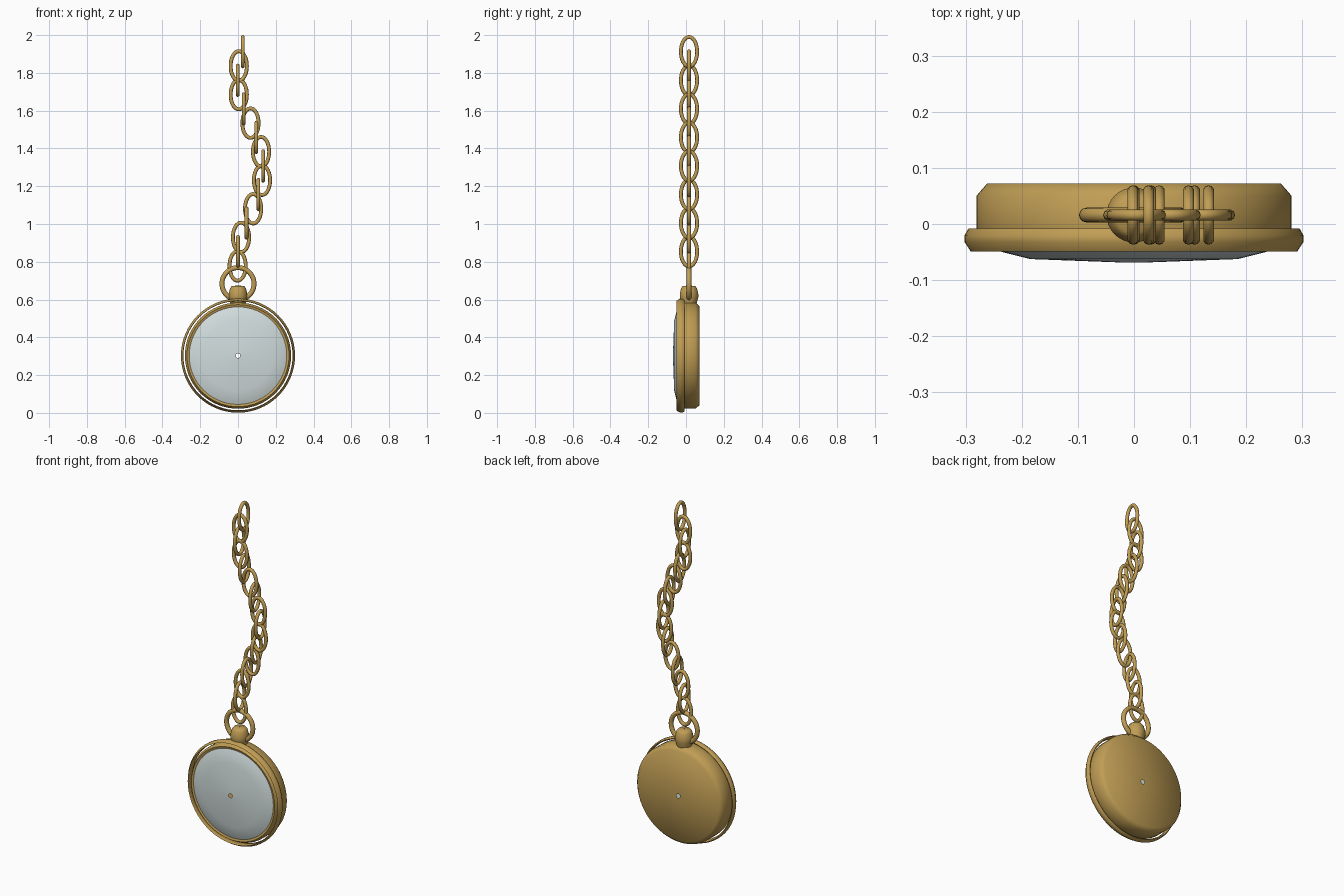
import bpy, bmesh, math

if "Cube" in bpy.data.objects:
    bpy.data.objects.remove(bpy.data.objects["Cube"])

CZ = 0.303          # height of the watch centre
CY = 0.016          # depth of the chain plane


def material(name, col):
    m = bpy.data.materials.new(name)
    m.diffuse_color = (*col, 1)
    m.use_nodes = True
    m.node_tree.nodes["Principled BSDF"].inputs["Base Color"].default_value = m.diffuse_color
    return m


gold = material("antique gold", (0.53, 0.34, 0.09))
glass = material("pale glass", (0.64, 0.72, 0.72))


def finish(bm, name, mat, loc, rot=(0, 0, 0), angle=60):
    me = bpy.data.meshes.new(name)
    bm.to_mesh(me)
    bm.free()
    ob = bpy.data.objects.new(name, me)
    bpy.context.collection.objects.link(ob)
    me.materials.append(mat)
    ob.location, ob.rotation_euler = loc, rot
    bpy.ops.object.select_all(action='DESELECT')
    ob.select_set(True)
    bpy.context.view_layer.objects.active = ob
    bpy.ops.object.shade_smooth_by_angle(angle=math.radians(angle))
    return ob


def lathe(name, profile, mat, loc, rot=(0, 0, 0), closed=False, n=64):
    """Revolve (radius, y) points about the y axis."""
    bm = bmesh.new()
    rows = [[bm.verts.new((r * math.cos(2 * math.pi * j / n), y,
                           r * math.sin(2 * math.pi * j / n)))
             for j in range(n)] for r, y in profile]
    for i in range(len(rows) if closed else len(rows) - 1):
        p, q = rows[i], rows[(i + 1) % len(rows)]
        for j in range(n):
            k = (j + 1) % n
            bm.faces.new((p[j], p[k], q[k], q[j]))
    return finish(bm, name, mat, loc, rot)


def oval_ring(name, a, b, wire, loc, turned=False, n=36, m=10):
    """Round wire swept along an ellipse, a wide and b tall."""
    bm = bmesh.new()
    rows = []
    for i in range(n):
        t = 2 * math.pi * i / n
        nx, nz = b * math.cos(t), a * math.sin(t)
        l = math.hypot(nx, nz)
        row = []
        for j in range(m):
            u = 2 * math.pi * j / m
            d = wire * math.cos(u) / l
            row.append(bm.verts.new((a * math.cos(t) + nx * d, wire * math.sin(u),
                                     b * math.sin(t) + nz * d)))
        rows.append(row)
    for i in range(n):
        p, q = rows[i], rows[(i + 1) % n]
        for j in range(m):
            k = (j + 1) % m
            bm.faces.new((p[j], p[k], q[k], q[j]))
    bmesh.ops.recalc_face_normals(bm, faces=bm.faces)
    return finish(bm, name, gold, loc, (0, 0, math.pi / 2 if turned else 0))


# Watch case: open shell with a tiny hole in the back and a front rim
lathe("case", [(0.012, 0.072), (0.262, 0.072), (0.281, 0.050), (0.281, -0.030),
               (0.270, -0.046), (0.258, -0.042)], gold, (0, 0, CZ))

# Thin bezel hoop standing clear of the case
lathe("bezel", [(0.295, -0.008), (0.302, -0.020), (0.302, -0.032), (0.291, -0.049),
                (0.289, -0.040), (0.289, -0.012)], gold, (0, 0, CZ), closed=True)

# Domed glass with a tiny centre hole
lathe("glass", [(0.260, -0.040), (0.235, -0.050), (0.185, -0.0625),
                (0.012, -0.069)], glass, (0, 0, CZ))

# Winding crown, revolved about the vertical
lathe("crown", [(0.002, 0.074), (0.033, 0.072), (0.042, 0.060), (0.049, 0.030),
                (0.049, 0.012), (0.040, -0.022)],
      gold, (0, CY, 0.60), (math.pi / 2, 0, 0), n=32)

# Bow ring round the crown
oval_ring("bow", 0.085, 0.085, 0.013, (0, CY, 0.684), n=48, m=12)

# Chain: alternating front-facing and side-facing links, bottom to top
xs = [-0.002, 0.0, 0.016, 0.045, 0.080, 0.108, 0.127, 0.133,
      0.122, 0.097, 0.066, 0.030, 0.004, -0.002, 0.004, 0.026]
for i, x in enumerate(xs):
    z = 0.778 + (1.912 - 0.778) * i / (len(xs) - 1)
    oval_ring(f"chain_link_{i + 1}", 0.043, 0.078, 0.010, (x, CY, z), turned=i % 2 == 1)
